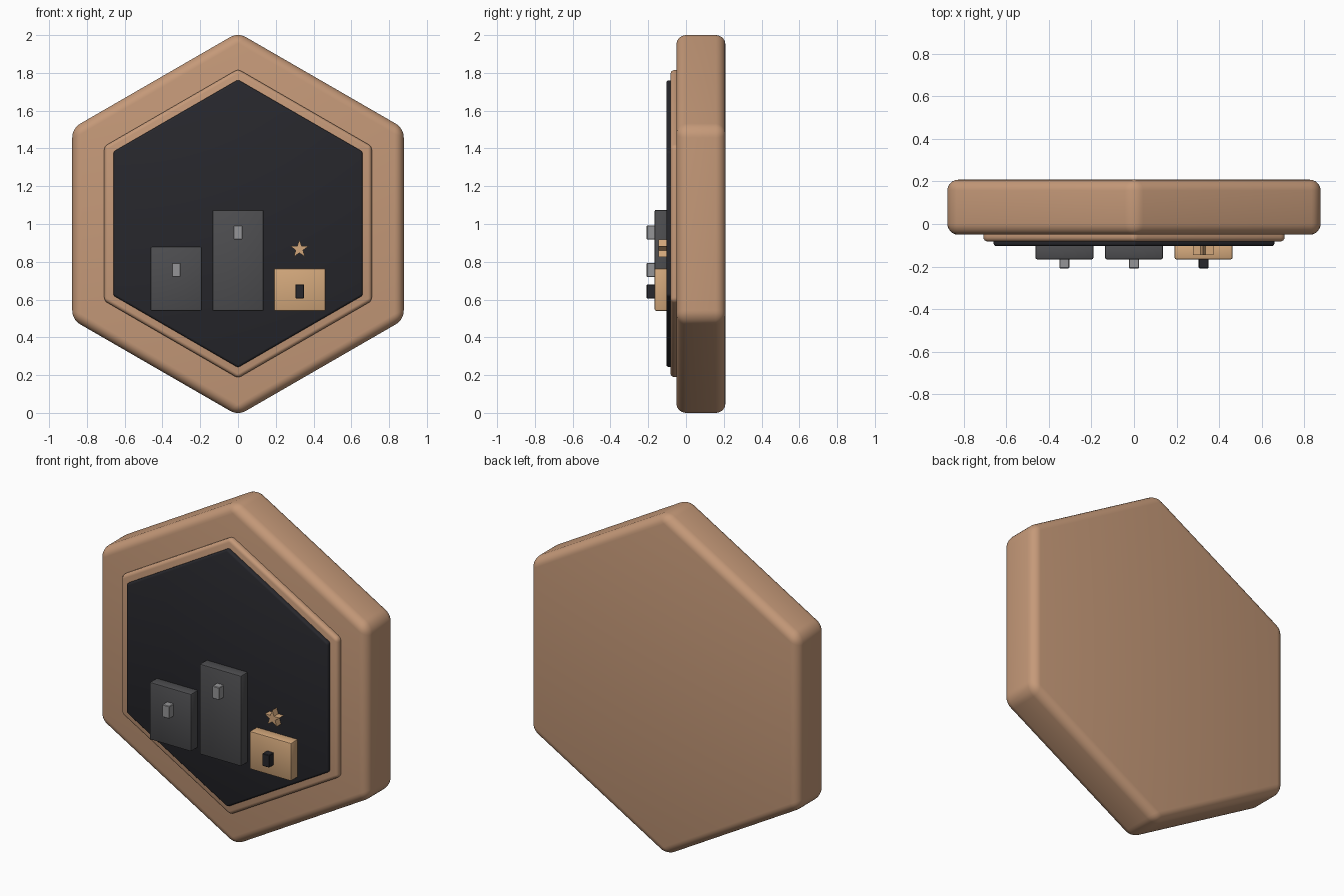
import bpy, bmesh
from math import sin, cos, pi, radians

if "Cube" in bpy.data.objects:
    bpy.data.objects.remove(bpy.data.objects["Cube"])


def material(name, rgb):
    m = bpy.data.materials.new(name)
    m.diffuse_color = (*rgb, 1)
    m.use_nodes = True
    m.node_tree.nodes["Principled BSDF"].inputs["Base Color"].default_value = m.diffuse_color
    return m


COPPER = material("copper", (0.56, 0.32, 0.19))
GOLD = material("light_copper", (0.65, 0.39, 0.2))
BLACK = material("black", (0.02, 0.02, 0.025))
CHARCOAL = material("charcoal", (0.075, 0.075, 0.08))
SILVER = material("silver", (0.3, 0.3, 0.31))


def plate(name, outline, front, back, bevel, segments, mat):
    """Extrude an (x, z) outline from front to back and round all edges."""
    bm = bmesh.new()
    face = bm.faces.new([bm.verts.new((x, front, z)) for x, z in outline])
    ext = bmesh.ops.extrude_face_region(bm, geom=[face])
    verts = [g for g in ext["geom"] if isinstance(g, bmesh.types.BMVert)]
    bmesh.ops.translate(bm, verts=verts, vec=(0, back - front, 0))
    bmesh.ops.recalc_face_normals(bm, faces=bm.faces[:])
    if bevel:
        bmesh.ops.bevel(bm, geom=bm.edges[:], offset=bevel, segments=segments,
                        profile=0.5, affect='EDGES', clamp_overlap=True)
        bmesh.ops.recalc_face_normals(bm, faces=bm.faces[:])
    me = bpy.data.meshes.new(name)
    bm.to_mesh(me)
    bm.free()
    me.materials.append(mat)
    ob = bpy.data.objects.new(name, me)
    bpy.context.collection.objects.link(ob)
    bpy.ops.object.select_all(action='DESELECT')
    ob.select_set(True)
    bpy.context.view_layer.objects.active = ob
    bpy.ops.object.shade_smooth_by_angle(angle=radians(35))
    return ob


def polar(radii, cx, cz):
    """Closed outline with its first point straight up."""
    n = len(radii)
    return [(cx + r * sin(2 * pi * i / n), cz + r * cos(2 * pi * i / n))
            for i, r in enumerate(radii)]


def rect(cx, cz, w, h):
    return [(cx - w / 2, cz - h / 2), (cx + w / 2, cz - h / 2),
            (cx + w / 2, cz + h / 2), (cx - w / 2, cz + h / 2)]


# Hexagonal badge layers
plate("badge_body", polar([1.0134] * 6, 0, 1), -0.05, 0.208, 0.05, 6, COPPER)
plate("inner_rim", polar([0.818] * 6, 0, 1.002), -0.082, -0.03, 0.02, 4, COPPER)
plate("dark_panel", polar([0.762] * 6, 0, 1.002), -0.104, -0.06, 0.012, 3, BLACK)

# Podium steps, each with a plain raised marker
for name, x, top, marker_z, step_mat, marker_mat in (
        ("left", -0.327, 0.88, 0.757, CHARCOAL, SILVER),
        ("middle", 0, 1.075, 0.955, CHARCOAL, SILVER),
        ("right", 0.327, 0.765, 0.643, GOLD, BLACK)):
    plate(name + "_step", rect(x, (top + 0.54) / 2, 0.272, top - 0.54),
          -0.166, -0.095, 0.008, 2, step_mat)
    plate(name + "_marker", rect(x, marker_z, 0.046, 0.074),
          -0.208, -0.16, 0.003, 1, marker_mat)

# Star above the right step
plate("star", polar([0.05, 0.02] * 5, 0.325, 0.867), -0.145, -0.095, 0, 1, GOLD)
